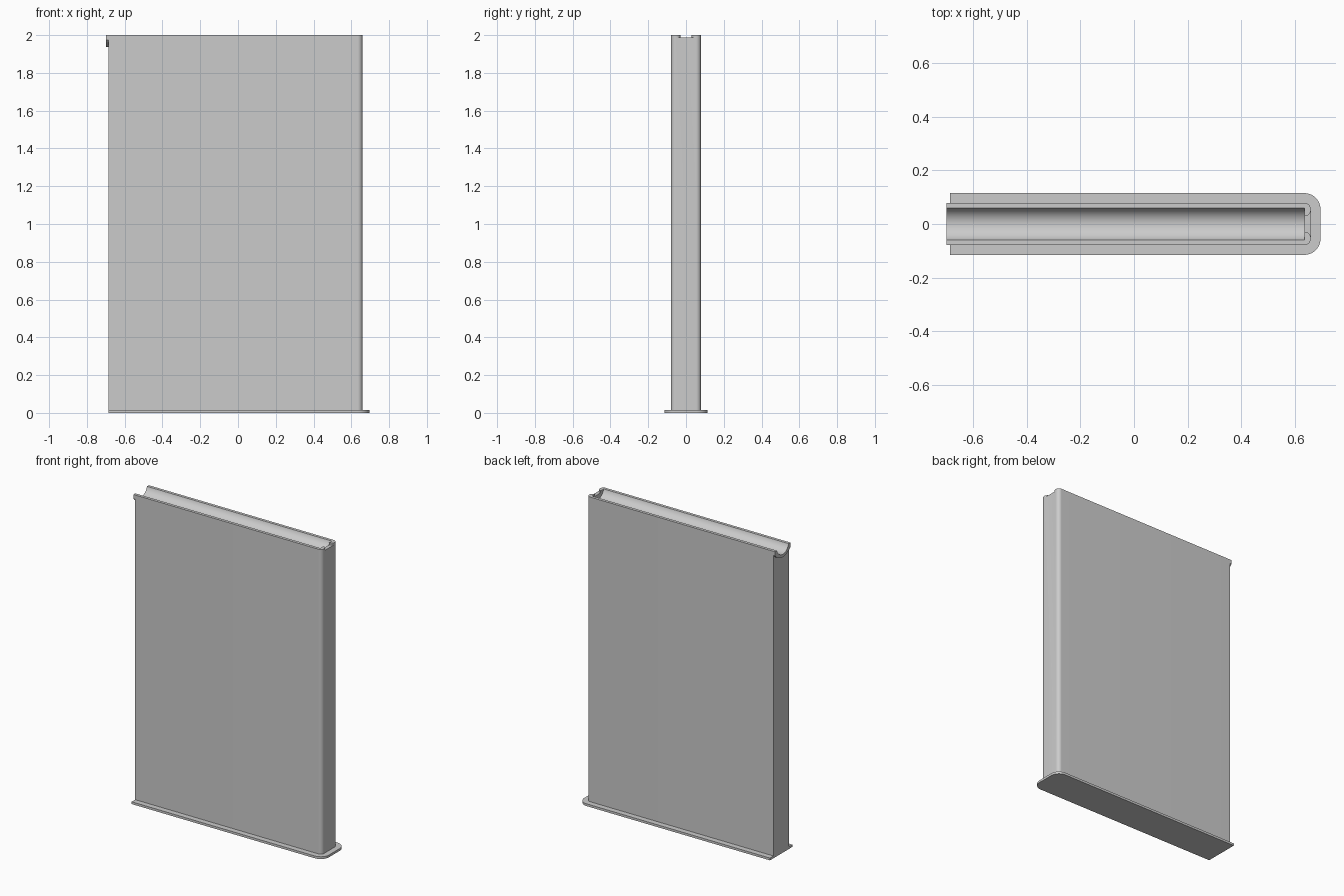
import bpy, bmesh
from math import sin, cos, pi, radians, sqrt

if "Cube" in bpy.data.objects:
    bpy.data.objects.remove(bpy.data.objects["Cube"], do_unlink=True)

grey = bpy.data.materials.new("light grey")
grey.use_nodes = True
colour = (0.6, 0.6, 0.6, 1)
grey.diffuse_color = colour
grey.node_tree.nodes["Principled BSDF"].inputs["Base Color"].default_value = colour


def prism(name, points, offset):
    """Extrude a closed 3D outline along the offset vector."""
    bm = bmesh.new()
    face = bm.faces.new([bm.verts.new(p) for p in points])
    result = bmesh.ops.extrude_face_region(bm, geom=[face])
    verts = [v for v in result["geom"] if isinstance(v, bmesh.types.BMVert)]
    bmesh.ops.translate(bm, verts=verts, vec=offset)
    bmesh.ops.recalc_face_normals(bm, faces=bm.faces)
    mesh = bpy.data.meshes.new(name)
    bm.to_mesh(mesh)
    bm.free()
    mesh.materials.append(grey)
    obj = bpy.data.objects.new(name, mesh)
    bpy.context.collection.objects.link(obj)
    return obj


def arc(cx, cy, r, start, end, n=12):
    angles = [radians(start + (end - start) * i / n) for i in range(n + 1)]
    return [(cx + r * cos(a), cy + r * sin(a)) for a in angles]


def slab(name, x0, x1, half, r, z0, z1):
    """Slab with a square left end and two rounded corners at the other."""
    outline = [(x0, half), (x0, -half)]
    outline += arc(x1 - r, -half + r, r, -90, 0)
    outline += arc(x1 - r, half - r, r, 0, 90)
    return prism(name, [(x, y, z0) for x, y in outline], (0, 0, z1 - z0))


def sag(half, depth, top, n=24):
    """Downward circular arc from -half to +half, as (y, z) points."""
    r = (half * half + depth * depth) / (2 * depth)
    ys = [half * -cos(pi * i / n) for i in range(n + 1)]
    return [(y, top - depth + r - sqrt(r * r - y * y)) for y in ys]


LEFT, RIGHT, HALF, TOP = -0.686, 0.659, 0.079, 2.0
WALL_END = 0.635

# Foot plate and upright panel
base = slab("base_plate", LEFT, 0.695, 0.115, 0.06, 0, 0.015)
panel = slab("panel", LEFT, RIGHT, HALF, 0.025, 0.015, TOP)

# Rounded gutter along the top edge
profile = [(-0.06, TOP + 0.05)] + sag(0.06, 0.046, TOP) + [(0.06, TOP + 0.05)]
gutter = prism("gutter_cutter", [(-0.75, y, z) for y, z in profile], (WALL_END + 0.75, 0, 0))

# Shallow flared outlet at the rounded end
r = RIGHT - WALL_END
flare = arc(WALL_END, 0.029 + r, r, -90, 0)
side = [(WALL_END - 0.03, 0.029)] + flare + [(RIGHT + 0.03, 0.029 + r)]
outline = side + [(x, -y) for x, y in reversed(side)]
outlet = prism("outlet_cutter", [(x, y, 1.987) for x, y in outline], (0, 0, 0.1))

for cutter in (gutter, outlet):
    mod = panel.modifiers.new(cutter.name, "BOOLEAN")
    mod.operation = "DIFFERENCE"
    mod.solver = "EXACT"
    mod.object = cutter
    bpy.context.view_layer.objects.active = panel
    bpy.ops.object.modifier_apply(modifier=mod.name)
    bpy.data.objects.remove(cutter, do_unlink=True)

# Spout lip projecting from the square end
lip_profile = [(-HALF, TOP)] + sag(HALF, 0.037, 1.973) + [(HALF, TOP)]
lip_profile += list(reversed(sag(0.06, 0.046, TOP)))
lip = prism("spout_lip", [(LEFT, y, z) for y, z in lip_profile], (-0.012, 0, 0))

for obj in (base, panel, lip):
    bpy.ops.object.select_all(action="DESELECT")
    obj.select_set(True)
    bpy.context.view_layer.objects.active = obj
    bpy.ops.object.shade_smooth_by_angle(angle=radians(30))
